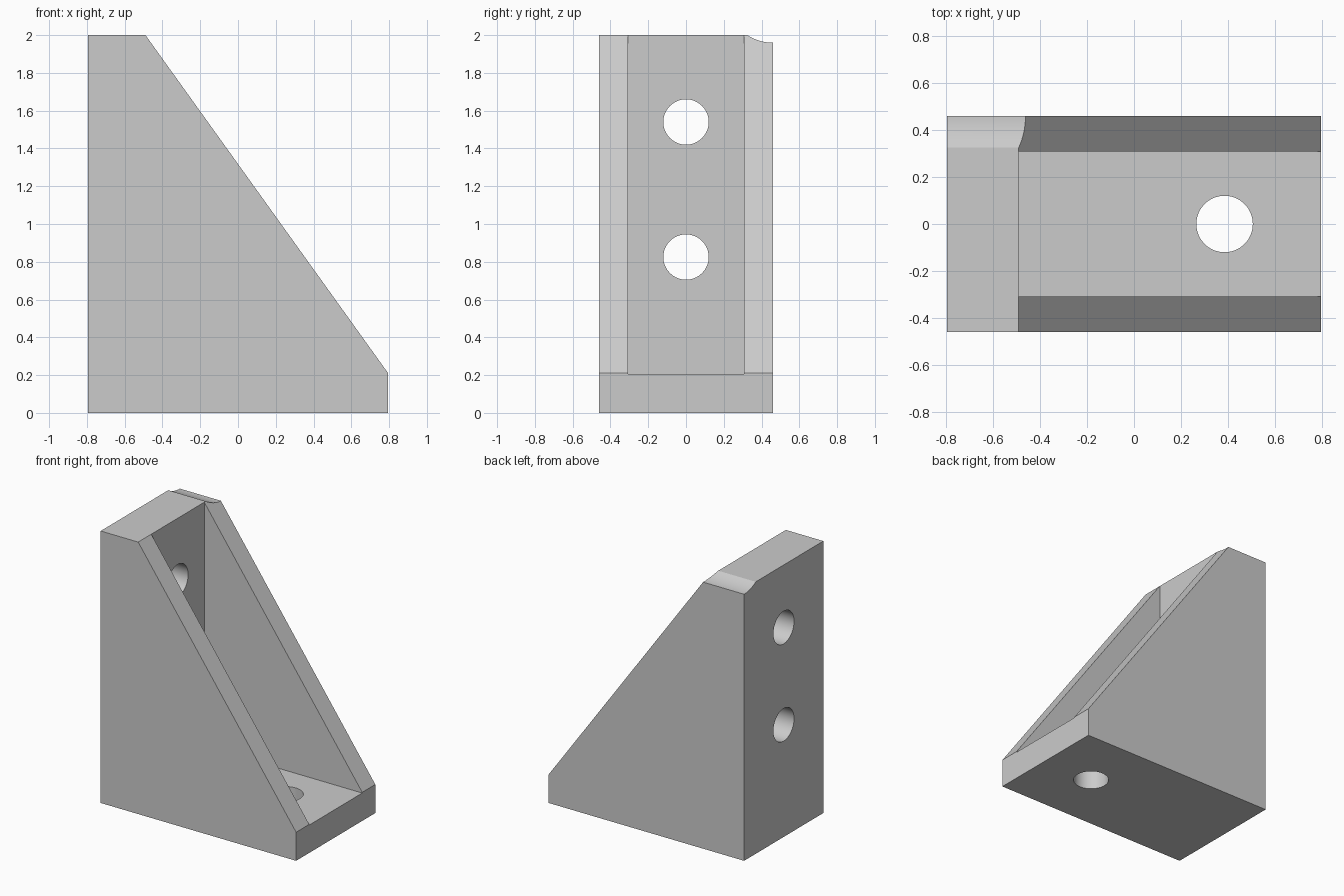
import bpy
import bmesh
import math

if "Cube" in bpy.data.objects:
    bpy.data.objects.remove(bpy.data.objects["Cube"], do_unlink=True)

# Overall sizes
X, Y, TOP = 0.795, 0.46, 2.0
WALL_X, FLOOR_Z, POCKET_Y = -0.49, 0.205, 0.308
HOLE_R, NOTCH_R = 0.12, 0.248

grey = bpy.data.materials.new("plain_grey")
grey.use_nodes = True
grey.diffuse_color = (0.6, 0.6, 0.6, 1)
grey.node_tree.nodes["Principled BSDF"].inputs["Base Color"].default_value = (0.6, 0.6, 0.6, 1)


def prism(name, outline, half_width):
    """Extrude an x-z outline symmetrically along y."""
    bm = bmesh.new()
    face = bm.faces.new([bm.verts.new((x, -half_width, z)) for x, z in outline])
    out = bmesh.ops.extrude_face_region(bm, geom=[face])["geom"]
    moved = [v for v in out if isinstance(v, bmesh.types.BMVert)]
    bmesh.ops.translate(bm, verts=moved, vec=(0, 2 * half_width, 0))
    bmesh.ops.recalc_face_normals(bm, faces=bm.faces)
    mesh = bpy.data.meshes.new(name)
    bm.to_mesh(mesh)
    bm.free()
    mesh.materials.append(grey)
    obj = bpy.data.objects.new(name, mesh)
    bpy.context.collection.objects.link(obj)
    return obj


def cylinder(name, location, radius, depth, along_x, sides=64):
    rotation = (0, math.pi / 2, 0) if along_x else (0, 0, 0)
    bpy.ops.mesh.primitive_cylinder_add(vertices=sides, radius=radius, depth=depth,
                                        location=location, rotation=rotation)
    obj = bpy.context.object
    obj.name = name
    obj.data.materials.append(grey)
    return obj


def cut(target, cutter):
    cutter.hide_render = True
    mod = target.modifiers.new(cutter.name, "BOOLEAN")
    mod.operation = "DIFFERENCE"
    mod.solver = "EXACT"
    mod.object = cutter
    bpy.context.view_layer.objects.active = target
    bpy.ops.object.modifier_apply(modifier=mod.name)
    bpy.data.objects.remove(cutter, do_unlink=True)


# Solid wedge with an upright back and a flat base
bracket = prism("corner_bracket", [(-X, 0), (X, 0), (X, 0.21), (WALL_X, TOP), (-X, TOP)], Y)

# Open channel between the two side gussets
cut(bracket, prism("channel_cutter", [(WALL_X, FLOOR_Z), (1, FLOOR_Z), (1, 3), (WALL_X, 3)], POCKET_Y))

# Screw holes in the back wall and the base
for z in (0.825, 1.54):
    cut(bracket, cylinder("wall_hole_cutter", (-0.65, 0, z), HOLE_R, 0.6, True))
cut(bracket, cylinder("base_hole_cutter", (0.385, 0, 0.1), HOLE_R, 0.6, False))

# Shallow hollow along the rear top corner
cut(bracket, cylinder("notch_cutter", (-0.5, Y, 1.96 + NOTCH_R), NOTCH_R, 2, True, 128))

# Smooth holes, crisp edges
bpy.ops.object.select_all(action="DESELECT")
bracket.select_set(True)
bpy.context.view_layer.objects.active = bracket
bpy.ops.object.shade_smooth_by_angle(angle=math.radians(20))
